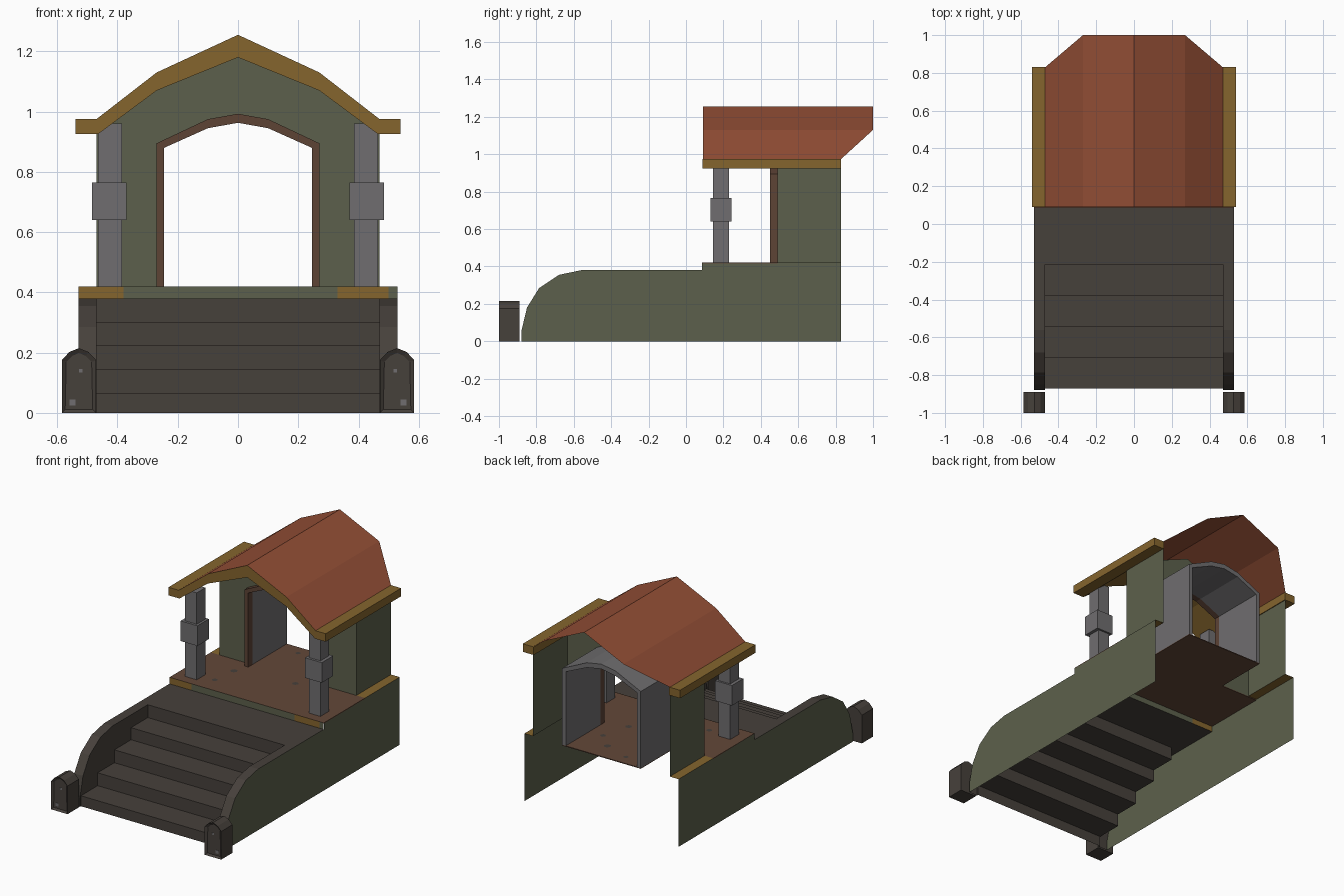
import bpy, bmesh, math

if "Cube" in bpy.data.objects:
    bpy.data.objects.remove(bpy.data.objects["Cube"])

def material(name, rgb):
    m = bpy.data.materials.new(name)
    m.diffuse_color = (*rgb, 1)
    m.use_nodes = True
    m.node_tree.nodes["Principled BSDF"].inputs["Base Color"].default_value = m.diffuse_color
    return m

GREEN = material("green_plaster", (0.108, 0.118, 0.072))
ROOF = material("red_roof", (0.29, 0.077, 0.036))
GOLD = material("gold_trim", (0.235, 0.13, 0.027))
DARK = material("dark_stone", (0.062, 0.052, 0.044))
GREY = material("grey_stone", (0.16, 0.155, 0.16))
BROWN = material("brown_floor", (0.125, 0.064, 0.040))
FRAME = material("door_wood", (0.11, 0.056, 0.036))

def mesh(name, verts, faces, mats, rule=None):
    me = bpy.data.meshes.new(name)
    me.from_pydata(verts, [], faces)
    for m in (mats if isinstance(mats, list) else [mats]):
        me.materials.append(m)
    if rule:
        for p in me.polygons:
            p.material_index = rule(p)
    ob = bpy.data.objects.new(name, me)
    bpy.context.collection.objects.link(ob)
    return ob

def strip(name, profile, y0, y1, mat):
    """Sheet swept along y from an xz profile; y1 may be a function of x."""
    n = len(profile)
    back = y1 if callable(y1) else (lambda x: y1)
    v = [(x, y0, z) for x, z in profile] + [(x, back(x), z) for x, z in profile]
    return mesh(name, v, [(i, i + 1, n + i + 1, n + i) for i in range(n - 1)], mat)

def ring(name, outer, inner, y, mat):
    """Flat band in the xz plane between two open outlines."""
    n = len(outer)
    v = [(x, y, z) for x, z in outer + inner]
    return mesh(name, v, [(i, i + 1, n + i + 1, n + i) for i in range(n - 1)], mat)

def arch_solid(name, outer, inner, y0, y1, mat):
    n = len(outer)
    v = [(x, y, z) for y in (y0, y1) for x, z in outer + inner]
    f = []
    for i in range(n - 1):
        a, b, c, d = i, i + 1, n + i + 1, n + i
        k = 2 * n
        f += [(b, a, d, c), (a + k, b + k, c + k, d + k),
              (a, b, b + k, a + k), (c, d, d + k, c + k)]
    return mesh(name, v, f, mat)

def box(name, x0, x1, y0, y1, z0, z1, mat):
    v = [(x, y, z) for x in (x0, x1) for y in (y0, y1) for z in (z0, z1)]
    f = [(0, 1, 3, 2), (4, 6, 7, 5), (0, 4, 5, 1), (2, 3, 7, 6), (0, 2, 6, 4), (1, 5, 7, 3)]
    return mesh(name, v, f, mat)

def full(half):
    """Mirror a half outline (edge to centre) into a left-to-right one."""
    return [(-x, z) for x, z in half] + [(x, z) for x, z in half[-2::-1]]

roof_out = full([(0.47, 0.975), (0.27, 1.13), (0, 1.255)])
roof_in = full([(0.465, 0.925), (0.27, 1.07), (0, 1.18)])
arch_out = full([(0.27, 0.42), (0.27, 0.895), (0.1, 0.975), (0, 0.993)])
arch_in = full([(0.245, 0.42), (0.245, 0.88), (0.1, 0.945), (0, 0.963)])
wall_out = full([(0.47, 0.42), (0.47, 0.925), (0.27, 1.07), (0, 1.18)])

# Roof shell, gable board and porch ceiling
strip("roof", roof_out, 0.09, lambda x: 0.83 if abs(x) > 0.3 else 1.0, ROOF)
ring("gable_board", roof_out, roof_in, 0.09, GOLD)
strip("porch_ceiling", roof_in, 0.09, 0.49, GOLD)

# Front wall with arched doorway, door frame and vaulted passage
ring("front_wall", wall_out, arch_out, 0.49, GREEN)
arch_solid("door_frame", arch_out, arch_in, 0.45, 0.49, FRAME)
arch_solid("passage_vault", arch_out, arch_in, 0.49, 0.83, GREY)

# Floor: porch plus passage
box("porch_floor", -0.53, 0.53, 0.085, 0.49, 0.415, 0.42, BROWN)
box("passage_floor", -0.27, 0.27, 0.49, 0.83, 0.415, 0.42, BROWN)

# Porch edge band, gold corners around a green middle
xs = [-0.53, -0.38, 0.33, 0.50, 0.53]
v = [(x, 0.084, z) for z in (0.38, 0.42) for x in xs]
mesh("porch_edge", v, [(i, i + 1, i + 6, i + 5) for i in range(4)], [GOLD, GREEN],
     lambda p: p.index % 2)

# Worn spots on the floor
for i, (x, y, r) in enumerate([(-0.28, 0.36, .022), (0.1, 0.42, .02), (0.05, 0.7, .022),
                               (-0.12, 0.76, .016), (0.15, 0.6, .018), (-0.3, 0.2, .018)]):
    pts = [(x + r * math.cos(a * math.pi / 3), y + r * math.sin(a * math.pi / 3), 0.422)
           for a in range(6)]
    mesh(f"floor_spot_{i}", pts, [tuple(range(6))], DARK)

# Stairs as an open sheet
steps = [(-0.87, 0.0)]
for i, z in enumerate((0.065, 0.145, 0.225, 0.30, 0.38)):
    y = -0.87 + 0.164 * i
    steps += [(y, z)] if i == 0 else [(y, steps[-1][1]), (y, z)]
steps.append((0.085, 0.38))
n = len(steps)
mesh("stairs", [(x, y, z) for x in (-0.47, 0.47) for y, z in steps],
     [(i, n + i, n + i + 1, i + 1) for i in range(n - 1)], DARK)

curve = [(-0.88, 0.0), (-0.88, 0.055), (-0.85, 0.18), (-0.785, 0.285), (-0.68, 0.355),
         (-0.56, 0.38), (0.085, 0.38)]
side = curve + [(0.085, 0.42), (0.83, 0.42), (0.83, 0.0)]

for s, tag in ((-1, "left"), (1, "right")):
    def flip(ids):
        return tuple(ids) if s > 0 else tuple(reversed(ids))

    # Base side wall, dark coping and the inner face above the steps
    mesh(f"base_side_{tag}", [(s * 0.53, y, z) for y, z in side], [flip(range(len(side)))][:1], GREEN)
    m = len(curve)
    mesh(f"coping_{tag}", [(s * x, y, z) for x in (0.47, 0.53) for y, z in curve],
         [flip((i, m + i, m + i + 1, i + 1)) for i in range(m - 1)], DARK)
    inner = curve[:-1] + steps[-2:0:-1] + [steps[0]]
    mesh(f"stair_cheek_{tag}", [(s * 0.47, y, z) for y, z in inner],
         [flip(range(len(inner) - 1, -1, -1))], DARK)

    # Side wall, its gold ledge and the eave beam
    mesh(f"side_wall_{tag}", [(s * 0.47, y, z) for y, z in
                              ((0.49, 0.42), (0.83, 0.42), (0.83, 0.95), (0.49, 0.95))],
         [flip((0, 1, 2, 3))], GREEN)
    mesh(f"ledge_{tag}", [(s * x, y, 0.42) for x, y in
                          ((0.47, 0.49), (0.53, 0.49), (0.53, 0.83), (0.47, 0.83))],
         [flip((0, 1, 2, 3))], GOLD)
    a, b = sorted((s * 0.465, s * 0.54))
    box(f"eave_{tag}", a, b, 0.089, 0.83, 0.925, 0.975, GOLD)

    # Porch pillar with a square collar
    a, b = sorted((s * 0.385, s * 0.465))
    box(f"pillar_{tag}", a, b, 0.145, 0.23, 0.42, 0.96, GREY)
    a, b = sorted((s * 0.37, s * 0.485))
    collar = box(f"pillar_collar_{tag}", a, b, 0.13, 0.242, 0.64, 0.765, GREY)

    # Newel post with a rounded top and a recessed front panel
    prof = [(-0.057, 0), (0.057, 0), (0.057, 0.175), (0.032, 0.202), (0, 0.215),
            (-0.032, 0.202), (-0.057, 0.175)]
    k = len(prof)
    v = [(s * 0.528 + x, y, z) for y in (-1.0, -0.89) for x, z in prof]
    f = [tuple(range(k)), tuple(range(2 * k - 1, k - 1, -1))]
    f += [(i, k + i, k + (i + 1) % k, (i + 1) % k) for i in range(k)]
    post = mesh(f"newel_{tag}", v, f, DARK)
    bm = bmesh.new()
    bm.from_mesh(post.data)
    bmesh.ops.recalc_face_normals(bm, faces=bm.faces)
    bm.faces.ensure_lookup_table()
    bmesh.ops.inset_region(bm, faces=[bm.faces[0]], thickness=0.016, depth=0)
    bm.faces.ensure_lookup_table()
    bmesh.ops.translate(bm, verts=bm.faces[0].verts, vec=(0, 0.01, 0))
    bm.to_mesh(post.data)
    bm.free()
    # Pale chips on the panel
    for j, (dx, z, r) in enumerate(((-0.006 * s, 0.14, 0.006), (0.022 * s, 0.035, 0.010))):
        cx = s * 0.528 + dx
        box(f"newel_chip_{tag}_{j}", cx - r, cx + r, -0.992, -0.989, z - r, z + r, GREY)
